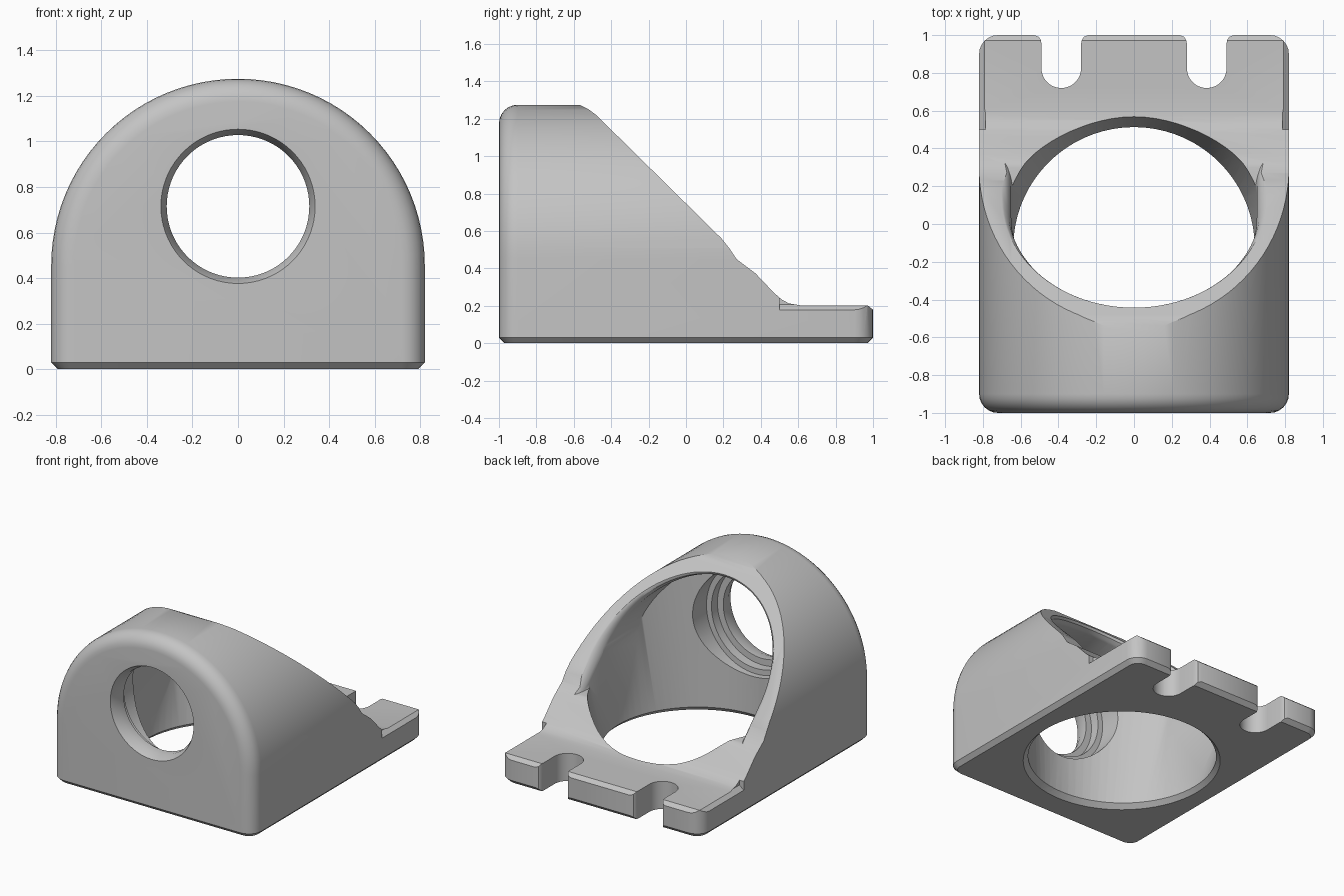
import bpy, bmesh
from math import pi, sin, cos, radians

if "Cube" in bpy.data.objects:
    bpy.data.objects.remove(bpy.data.objects["Cube"], do_unlink=True)

grey = bpy.data.materials.new("plain grey")
grey.use_nodes = True
grey.diffuse_color = (0.55, 0.55, 0.55, 1)
grey.node_tree.nodes["Principled BSDF"].inputs["Base Color"].default_value = (0.55, 0.55, 0.55, 1)


def loft(name, rings):
    """Closed solid through rings of equal point count, capped at both ends."""
    bm = bmesh.new()
    loops = [[bm.verts.new(p) for p in ring] for ring in rings]
    n = len(loops[0])
    for a, b in zip(loops, loops[1:]):
        for i in range(n):
            j = (i + 1) % n
            bm.faces.new((a[i], a[j], b[j], b[i]))
    bm.faces.new(loops[0])
    bm.faces.new(loops[-1])
    bmesh.ops.recalc_face_normals(bm, faces=bm.faces[:])
    mesh = bpy.data.meshes.new(name)
    bm.to_mesh(mesh)
    bm.free()
    obj = bpy.data.objects.new(name, mesh)
    mesh.materials.append(grey)
    bpy.context.collection.objects.link(obj)
    return obj


def prism(name, pts, axis, start, end):
    place = {"x": lambda p, t: (t, p[0], p[1]),
             "y": lambda p, t: (p[0], t, p[1]),
             "z": lambda p, t: (p[0], p[1], t)}[axis]
    return loft(name, [[place(p, t) for p in pts] for t in (start, end)])


def circle(r, cx=0, cy=0, n=72):
    return [(cx + r * cos(2 * pi * i / n), cy + r * sin(2 * pi * i / n)) for i in range(n)]


def arch(width, height, spring, floor, n=48):
    top = [(width * cos(pi * i / n), spring + height * sin(pi * i / n)) for i in range(n + 1)]
    return [(width, floor)] + top + [(-width, floor)]


def boolean(target, tool, operation="DIFFERENCE"):
    tool.hide_render = True
    mod = target.modifiers.new("cut", "BOOLEAN")
    mod.operation = operation
    mod.solver = "EXACT"
    mod.object = tool
    bpy.ops.object.select_all(action="DESELECT")
    bpy.context.view_layer.objects.active = target
    target.select_set(True)
    bpy.ops.object.modifier_apply(modifier=mod.name)
    bpy.data.objects.remove(tool, do_unlink=True)


# Arched housing with rounded end outlines and a chamfered underside
body = prism("arched_housing", arch(0.82, 0.82, 0.455, 0), "y", -1, 1)
bm = bmesh.new()
bm.from_mesh(body.data)
outline = [e for e in bm.edges
           if abs(e.verts[0].co.y - e.verts[1].co.y) < 1e-4
           and max(v.co.z for v in e.verts) > 0.01]
bmesh.ops.bevel(bm, geom=outline, offset=0.1, segments=6, profile=0.5, affect="EDGES")
bm.normal_update()
under = [e for e in bm.edges
         if all(abs(v.co.z) < 1e-4 for v in e.verts)
         and any(f.normal.z > -0.9 for f in e.link_faces)]
bmesh.ops.bevel(bm, geom=under, offset=0.03, segments=1, affect="EDGES")
bm.to_mesh(body.data)
bm.free()

# Sloping rear cut that runs out into the flat mounting tab
slope = [(-0.6, 1.29), (-0.56, 1.27), (-0.52, 1.25), (-0.48, 1.22), (0.19, 0.56),
         (0.23, 0.51), (0.27, 0.45), (0.31, 0.42), (0.37, 0.375), (0.47, 0.27),
         (0.51, 0.235), (0.55, 0.213), (0.61, 0.203), (1.2, 0.203), (1.2, 1.6), (-0.6, 1.6)]
boolean(body, prism("slope_cutter", slope, "x", -1.2, 1.2))

# Chamfers along the top of the tab
edge = [(0.785, 0.208), (0.84, 0.162), (0.84, 0.27), (0.785, 0.27)]
for side in (-1, 1):
    boolean(body, prism("tab_side_chamfer", [(side * x, z) for x, z in edge], "y", 0.5, 1.1))
boolean(body, prism("tab_end_chamfer", [(y + 0.18, z) for y, z in edge], "x", -1.1, 1.1))

# Inner chamber: flared bore limited by an arched ceiling
chamber = loft("chamber_cutter", [
    [(x, y, z) for x, y in circle(0.635 + 0.15 * z, 0, -0.13 + 0.15 * z)]
    for z in (-0.1, 1.5)])
boolean(chamber, prism("ceiling", arch(0.65, 0.53, 0.62, -0.5), "y", -1.3, 1.3), "INTERSECT")
boolean(body, chamber)

# Softened rim where the chamber opens through the slope
rings = []
for depth, scale in ((0.12, 0.99), (0.07, 1.01), (0.035, 1.03), (0.01, 1.06),
                     (-0.01, 1.10), (-0.12, 1.4)):
    ring = [(x * scale, 0.6 + (z - 0.6) * scale) for x, z in arch(0.65, 0.53, 0.62, 0.42)]
    rings.append([(x, 0.75 - depth - z, z) for x, z in ring])
boolean(body, loft("rim_cutter", rings))

# Chamfer around the bottom opening
boolean(body, loft("bottom_chamfer", [
    [(x, y, z) for x, y in circle(r, 0, -0.13)] for z, r in ((-0.05, 0.72), (0.04, 0.63))]))

# Stepped round hole in the front wall
steps = ((-1.05, 0.36), (-0.94, 0.313), (-0.88, 0.313), (-0.879, 0.36),
         (-0.81, 0.36), (-0.809, 0.4), (-0.35, 0.4))
boolean(body, loft("front_hole_cutter", [
    [(x, y, z) for x, z in circle(r, 0, 0.715)] for y, r in steps]))

# Two open slots in the tab with rounded mouths
half = [(0.105 * cos(a), 0.825 - 0.105 * sin(a))
        for a in (radians(90 - 7.5 * i) for i in range(13))]
half += [(0.105, 0.955), (0.109, 0.975), (0.12, 0.991), (0.145, 1.001), (0.145, 1.1)]
slot = half + [(-x, y) for x, y in reversed(half[1:])]
for side in (-1, 1):
    boolean(body, prism("slot_cutter", [(x + side * 0.385, y) for x, y in slot], "z", -0.2, 0.5))

# Shading
bpy.ops.object.select_all(action="DESELECT")
body.select_set(True)
bpy.context.view_layer.objects.active = body
bpy.ops.object.shade_smooth_by_angle(angle=radians(32))
